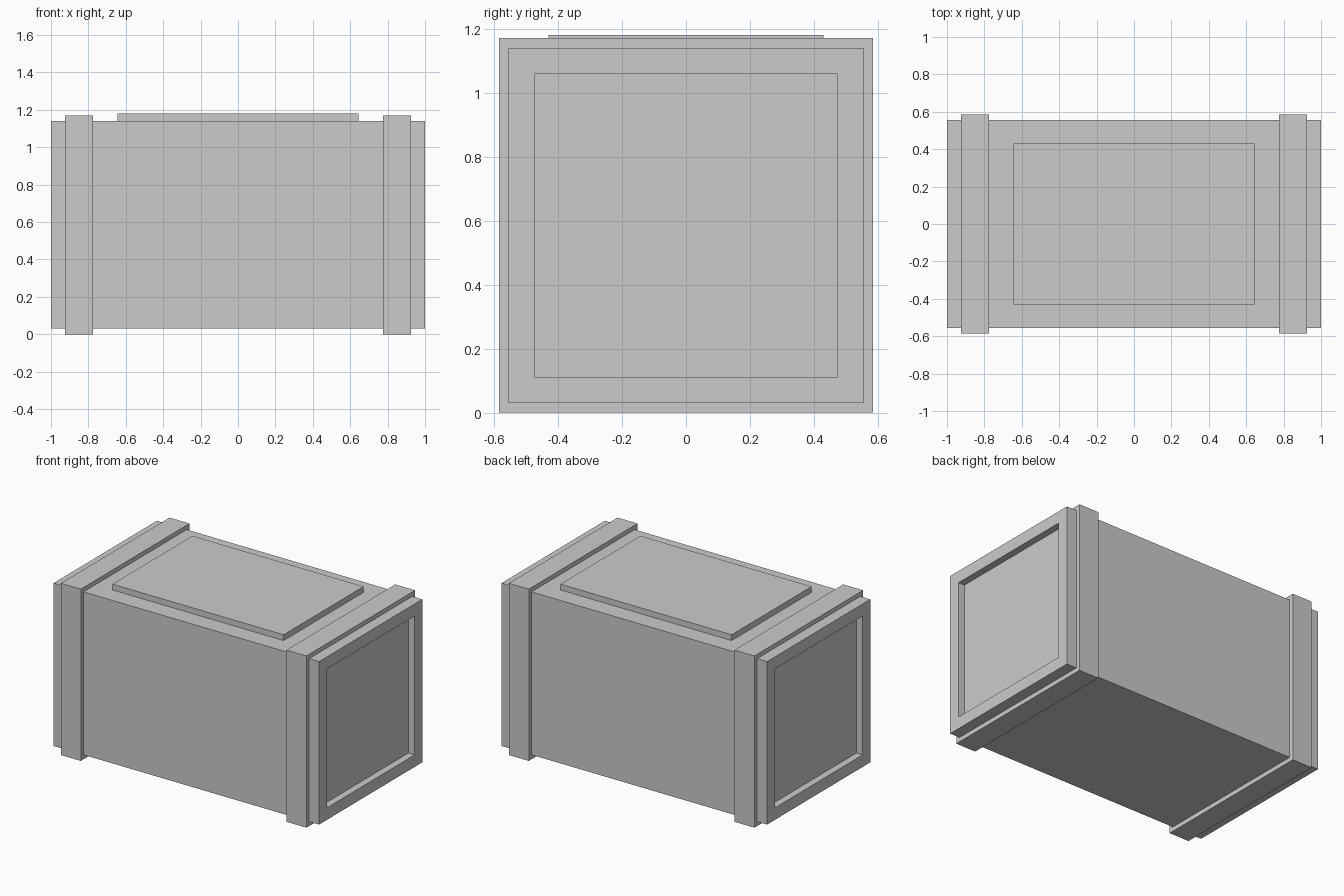
import bpy, bmesh
from mathutils import Matrix, Vector

if "Cube" in bpy.data.objects:
    bpy.data.objects.remove(bpy.data.objects["Cube"])


def box(name, lo, hi, recess_ends=False):
    lo, hi = Vector(lo), Vector(hi)
    bm = bmesh.new()
    bmesh.ops.create_cube(bm, size=1, matrix=Matrix.LocRotScale((lo + hi) / 2, None, hi - lo))
    bm.normal_update()
    if recess_ends:
        # Framed end panels: inset a rim, then push the panel straight in
        ends = [f for f in bm.faces if abs(f.normal.x) > 0.9]
        bmesh.ops.inset_individual(bm, faces=ends, thickness=0.082, use_even_offset=True)
        for f in ends:
            inward = Vector((-0.047 if f.calc_center_median().x > 0 else 0.047, 0, 0))
            new = bmesh.ops.extrude_face_region(bm, geom=[f])["geom"]
            bmesh.ops.translate(bm, vec=inward, verts=[v for v in new if isinstance(v, bmesh.types.BMVert)])
        bmesh.ops.delete(bm, geom=[f for f in ends if f.is_valid], context='FACES_ONLY')
        bmesh.ops.recalc_face_normals(bm, faces=bm.faces)
    mesh = bpy.data.meshes.new(name)
    bm.to_mesh(mesh)
    bm.free()
    obj = bpy.data.objects.new(name, mesh)
    bpy.context.collection.objects.link(obj)
    return obj


# Crate body with recessed ends
box("crate_body", (-1, -0.555, 0.03), (1, 0.555, 1.14), recess_ends=True)

# Raised panel on top
box("top_panel", (-0.645, -0.43, 1.13), (0.645, 0.43, 1.18))

# Bands wrapped around both ends
for side, x in (("left", -0.85), ("right", 0.85)):
    box(side + "_band", (x - 0.075, -0.585, 0), (x + 0.075, 0.585, 1.17))
